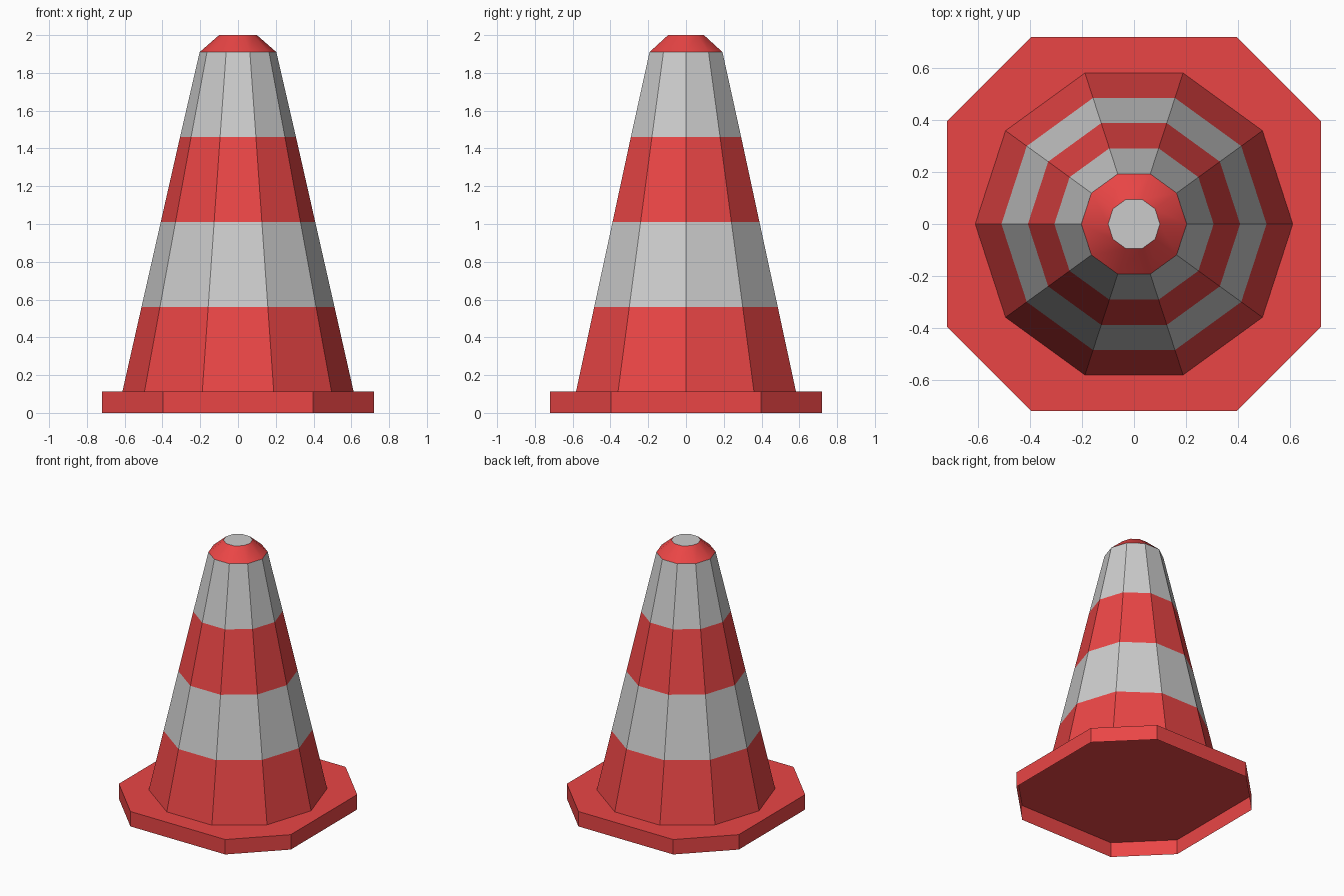
import bpy
from math import cos, sin, tau

if "Cube" in bpy.data.objects:
    bpy.data.objects.remove(bpy.data.objects["Cube"])

red = bpy.data.materials.new("red")
red.diffuse_color = (0.82, 0.06, 0.06, 1)
red.use_nodes = True
red.node_tree.nodes["Principled BSDF"].inputs["Base Color"].default_value = red.diffuse_color


def make_object(name, verts, faces, mat=None, smooth=False):
    mesh = bpy.data.meshes.new(name)
    mesh.from_pydata(verts, [], faces)
    if mat:
        mesh.materials.append(mat)
    for p in mesh.polygons:
        p.use_smooth = smooth
    obj = bpy.data.objects.new(name, mesh)
    bpy.context.collection.objects.link(obj)
    return obj


def decagon(r, z):
    return [(r * cos(tau * i / 10), r * sin(tau * i / 10), z) for i in range(10)]


def walls(n):
    return [(i, (i + 1) % n, n + (i + 1) % n, n + i) for i in range(n)]


# Base plate: chamfered square, open underneath
A, B, H = 0.72, 0.397, 0.113
outline = [(A, -B), (A, B), (B, A), (-B, A), (-A, B), (-A, -B), (-B, -A), (B, -A)]
make_object("base_plate",
            [(x, y, z) for z in (0, H) for x, y in outline],
            walls(8) + [tuple(range(8, 16))], red)

# Tapered ten-sided body in alternating bands, then a bevelled cap
rings = [(0.612, H), (0.511, 0.56), (0.409, 1.01), (0.307, 1.46), (0.203, 1.91), (0.1, 2.0)]
names = ["lower_red_band", "lower_white_band", "upper_red_band", "upper_white_band", "cap_rim"]
for i, name in enumerate(names):
    make_object(name, decagon(*rings[i]) + decagon(*rings[i + 1]), walls(10),
                red if i % 2 == 0 else None, smooth=(name == "cap_rim"))

# Pale disc closing the top
make_object("top_disc", decagon(*rings[-1]), [tuple(range(10))])
